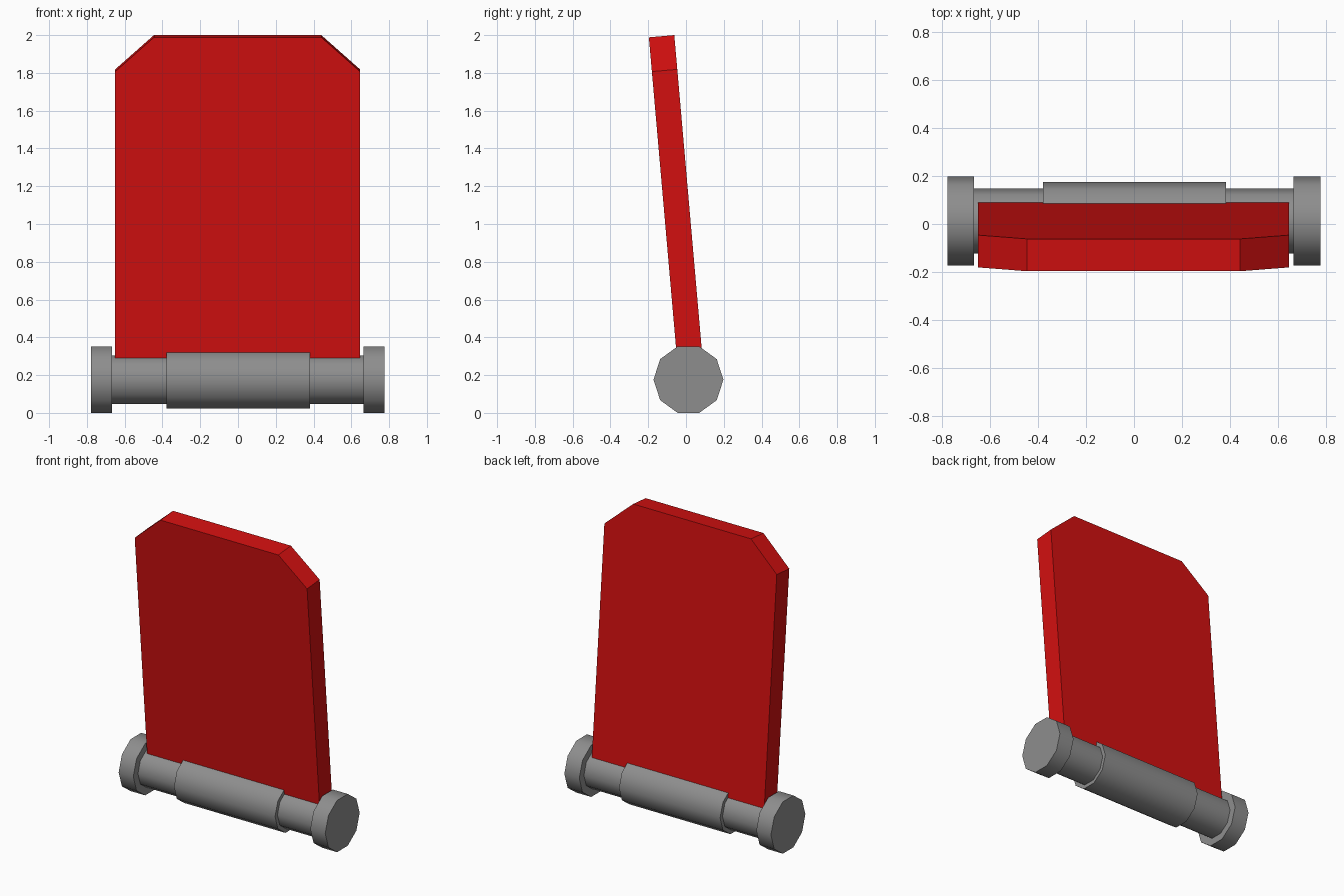
import bpy
import bmesh
import math
from mathutils import Matrix, Vector

cube = bpy.data.objects.get("Cube")
if cube:
    bpy.data.objects.remove(cube, do_unlink=True)


def make_material(name, color):
    mat = bpy.data.materials.new(name)
    mat.use_nodes = True
    mat.diffuse_color = color
    mat.node_tree.nodes["Principled BSDF"].inputs["Base Color"].default_value = color
    return mat


red = make_material("red paint", (0.65, 0.005, 0.005, 1))
grey = make_material("grey metal", (0.27, 0.27, 0.27, 1))

AXLE_Y, AXLE_Z = 0.013, 0.176


def add_roller(name, x0, x1, radius):
    """Ten-sided cylinder lying along x, flat side down."""
    bpy.ops.mesh.primitive_cylinder_add(
        vertices=10, radius=radius, depth=x1 - x0,
        location=((x0 + x1) / 2, AXLE_Y, AXLE_Z),
        rotation=(math.pi / 2, 0, math.pi / 2))
    obj = bpy.context.object
    obj.name = name
    # Put corners at the front and back of the section
    obj.data.transform(Matrix.Rotation(math.pi / 2, 4, "Z"))
    obj.data.materials.append(grey)
    bpy.ops.object.shade_smooth_by_angle(angle=math.radians(40))
    return obj


# Hinge axle, sleeve and end caps
add_roller("hinge_axle", -0.67, 0.67, 0.135)
add_roller("hinge_sleeve", -0.378, 0.382, 0.161)
add_roller("right_end_cap", -0.777, -0.667, 0.185)
add_roller("left_end_cap", 0.664, 0.776, 0.185)

# Leaning panel with clipped top corners, profile measured down from its top
half, top_half, drop, length, thick = 0.648, 0.443, 0.182, 1.767, 0.135
profile = [(-half, -length), (half, -length), (half, -drop),
           (top_half, 0), (-top_half, 0), (-half, -drop)]
bm = bmesh.new()
face = bm.faces.new([bm.verts.new((x, 0, z)) for x, z in profile])
extruded = bmesh.ops.extrude_face_region(bm, geom=[face])
moved = [v for v in extruded["geom"] if isinstance(v, bmesh.types.BMVert)]
bmesh.ops.translate(bm, verts=moved, vec=Vector((0, -thick, 0)))
bmesh.ops.recalc_face_normals(bm, faces=bm.faces)
mesh = bpy.data.meshes.new("panel")
bm.to_mesh(mesh)
bm.free()
mesh.materials.append(red)
panel = bpy.data.objects.new("panel", mesh)
panel.location = (-0.002, -0.062, 2.0)
panel.rotation_euler.x = math.radians(5)
bpy.context.collection.objects.link(panel)
